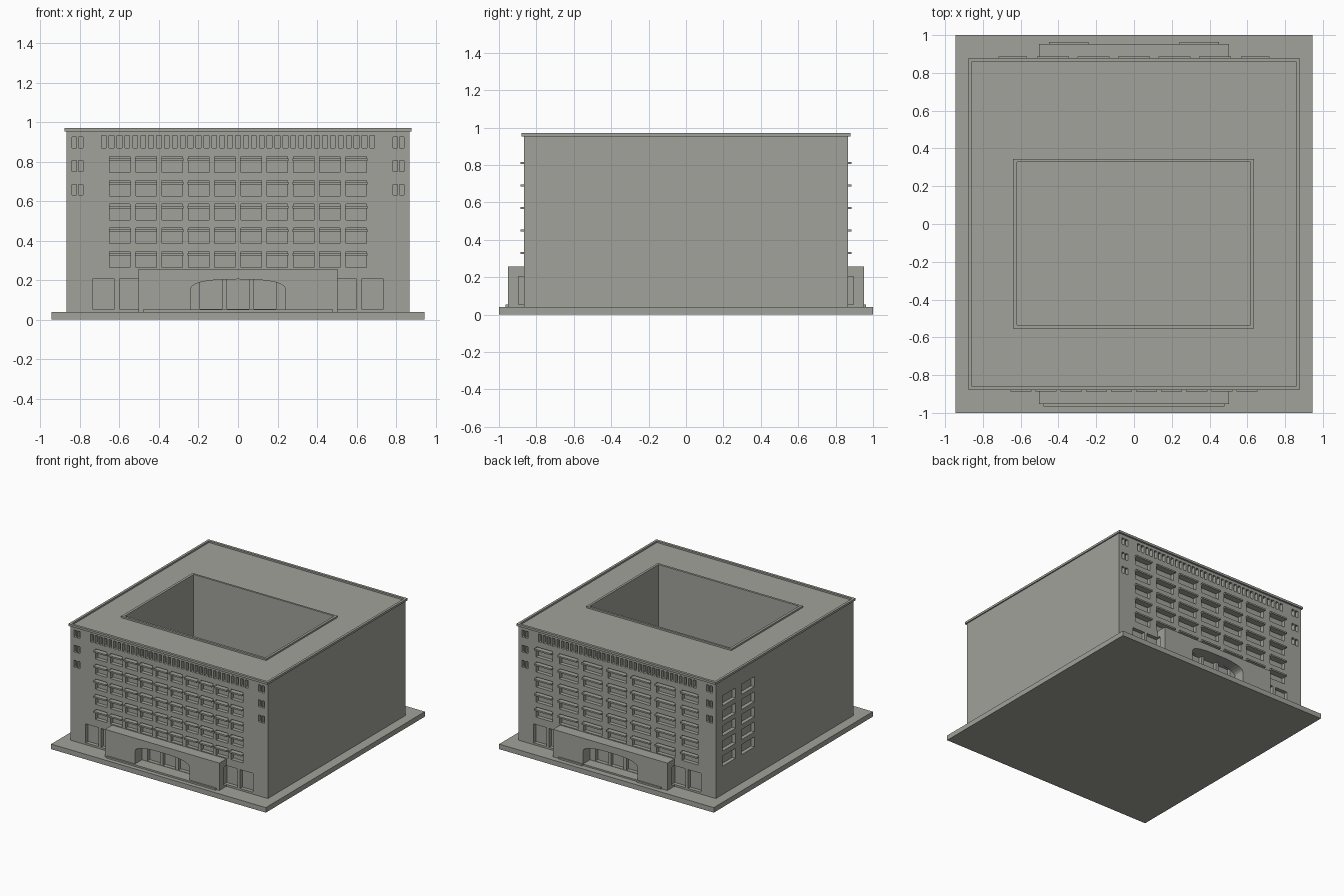
import bpy, bmesh, math

if "Cube" in bpy.data.objects:
    bpy.data.objects.remove(bpy.data.objects["Cube"])

stone = bpy.data.materials.new("warm grey stone")
stone.diffuse_color = (0.36, 0.36, 0.33, 1)
stone.use_nodes = True
stone.node_tree.nodes["Principled BSDF"].inputs["Base Color"].default_value = stone.diffuse_color

WX, WY = 0.868, 0.865        # outer wall faces
BASE, ROOF, TOP = 0.04, 0.957, 0.97
DEPTH = 0.03                 # window recess depth
ROWS = [0.345 + 0.12 * i for i in range(5)]   # window head heights


def finish(name, bm):
    bmesh.ops.recalc_face_normals(bm, faces=bm.faces)
    mesh = bpy.data.meshes.new(name)
    bm.to_mesh(mesh)
    bm.free()
    mesh.materials.append(stone)
    ob = bpy.data.objects.new(name, mesh)
    bpy.context.collection.objects.link(ob)
    return ob


def add_box(bm, x0, x1, y0, y1, z0, z1):
    y0, y1 = min(y0, y1), max(y0, y1)
    verts = bmesh.ops.create_cube(bm, size=1)["verts"]
    for v in verts:
        v.co.x = x1 if v.co.x > 0 else x0
        v.co.y = y1 if v.co.y > 0 else y0
        v.co.z = z1 if v.co.z > 0 else z0


def boxes(name, items):
    bm = bmesh.new()
    for b in items:
        add_box(bm, *b)
    return finish(name, bm)


def frame(name, outer, inner, z0, z1):
    """Rectangular ring: rects are (x0, x1, y0, y1)."""
    bm = bmesh.new()
    loops = []
    for x0, x1, y0, y1 in (outer, inner):
        for z in (z0, z1):
            loops.append([bm.verts.new(p) for p in
                          ((x0, y0, z), (x1, y0, z), (x1, y1, z), (x0, y1, z))])
    ob, ot, ib, it = loops
    for i in range(4):
        j = (i + 1) % 4
        for a, b in ((ob, ot), (ot, it), (it, ib), (ib, ob)):
            bm.faces.new((a[i], a[j], b[j], b[i]))
    return finish(name, bm)


def cut(ob, cutter):
    mod = ob.modifiers.new("openings", "BOOLEAN")
    mod.operation, mod.solver, mod.object = "DIFFERENCE", "EXACT", cutter
    cutter.hide_render = True
    cutter.hide_viewport = True


def opening(s, cx, w, z0, z1, out=0.03):
    """Box through the front (s=-1) or back (s=1) wall."""
    return (cx - w / 2, cx + w / 2, s * (WY - DEPTH), s * (WY + out), z0, z1)


# main block around the courtyard
court = (-0.62, 0.617, -0.536, 0.328)
walls = frame("main_block", (-WX, WX, -WY, WY), court, BASE, ROOF)
boxes("base_slab", [(-0.945, 0.945, -1, 1, 0, BASE)])

# roof rims
frame("roof_parapet", (-0.877, 0.877, -0.88, 0.88), (-0.858, 0.858, -0.86, 0.86), 0.953, TOP)
frame("courtyard_rim", (-0.64, 0.636, -0.554, 0.344), court, ROOF, TOP)

# window columns as (centre, ledge width) for each facade
front_cols = [(-0.598 + 0.1329 * i, 0.112) for i in range(10)]
back_cols = [(-0.642 + 0.214 * i, 0.15 if i in (0, 6) else 0.17) for i in range(7)]

holes, doors = [], []
for s, cols in ((-1, front_cols), (1, back_cols)):
    ledges = []
    for cx, w in cols:
        for z in ROWS:
            holes.append(opening(s, cx, w - 0.008, z - 0.08, z))
            ledges.append((cx - w / 2, cx + w / 2, s * (WY - DEPTH), s * 0.886,
                           z - 0.021, z - 0.009))
    boxes("front_window_ledges" if s < 0 else "back_window_ledges", ledges)
    # narrow windows under the roof
    for i in range(35):
        holes.append(opening(s, -0.68 + 0.04 * i, 0.024, 0.87, 0.932))
    # paired windows by the corners
    for cx in (-0.828, -0.796, 0.796, 0.828):
        for z in (0.63, 0.75, 0.87):
            holes.append(opening(s, cx, 0.023, z, z + 0.055))
    # ground floor doors beside and behind the porch
    for i in (-5, -4, -1, 0, 1, 4, 5):
        doors.append(opening(s, i * 0.136, 0.112, 0.055, 0.205))

# windows on the left wall
for y0, y1 in ((0.617, 0.78), (0.38, 0.54)):
    for z in ROWS:
        holes.append((-WX - 0.03, -WX + DEPTH, y0, y1, z - 0.08, z))

cut(walls, boxes("window_cutter", holes + doors))

# arch profile: straight jambs, flat rounded head
arch = [(-0.24, 0.052)]
for i in range(17):
    a = math.pi * (1 - i / 16)
    c, sn = math.cos(a), math.sin(a)
    arch.append((0.24 * math.copysign(abs(c) ** 0.8, c), 0.15 + 0.055 * sn ** 0.8 if sn > 1e-6 else 0.15))
arch.append((0.24, 0.052))

for s, side in ((-1, "front"), (1, "back")):
    # entrance porch
    porch = boxes(side + "_porch", [(-0.503, 0.503, s * WY, s * 0.953, BASE, 0.258)])
    bm = bmesh.new()
    near = [bm.verts.new((x, s * (WY - 0.02), z)) for x, z in arch]
    far = [bm.verts.new((x, s * 1.0, z)) for x, z in arch]
    bm.faces.new(near)
    bm.faces.new(far)
    for i in range(len(arch)):
        j = (i + 1) % len(arch)
        bm.faces.new((near[i], near[j], far[j], far[i]))
    cut(porch, finish(side + "_arch_cutter", bm))
    side_doors = [opening(s, i * 0.136, 0.112, 0.055, 0.205) for i in (-4, 4)]
    cut(porch, boxes(side + "_porch_side_cutter", side_doors))

# low entrance steps
boxes("front_step", [(-0.48, 0.48, -0.953, -0.966, BASE, 0.053)])
boxes("back_steps", [(-0.45, -0.24, 0.953, 0.963, BASE, 0.053),
                     (0.24, 0.45, 0.953, 0.963, BASE, 0.053)])
